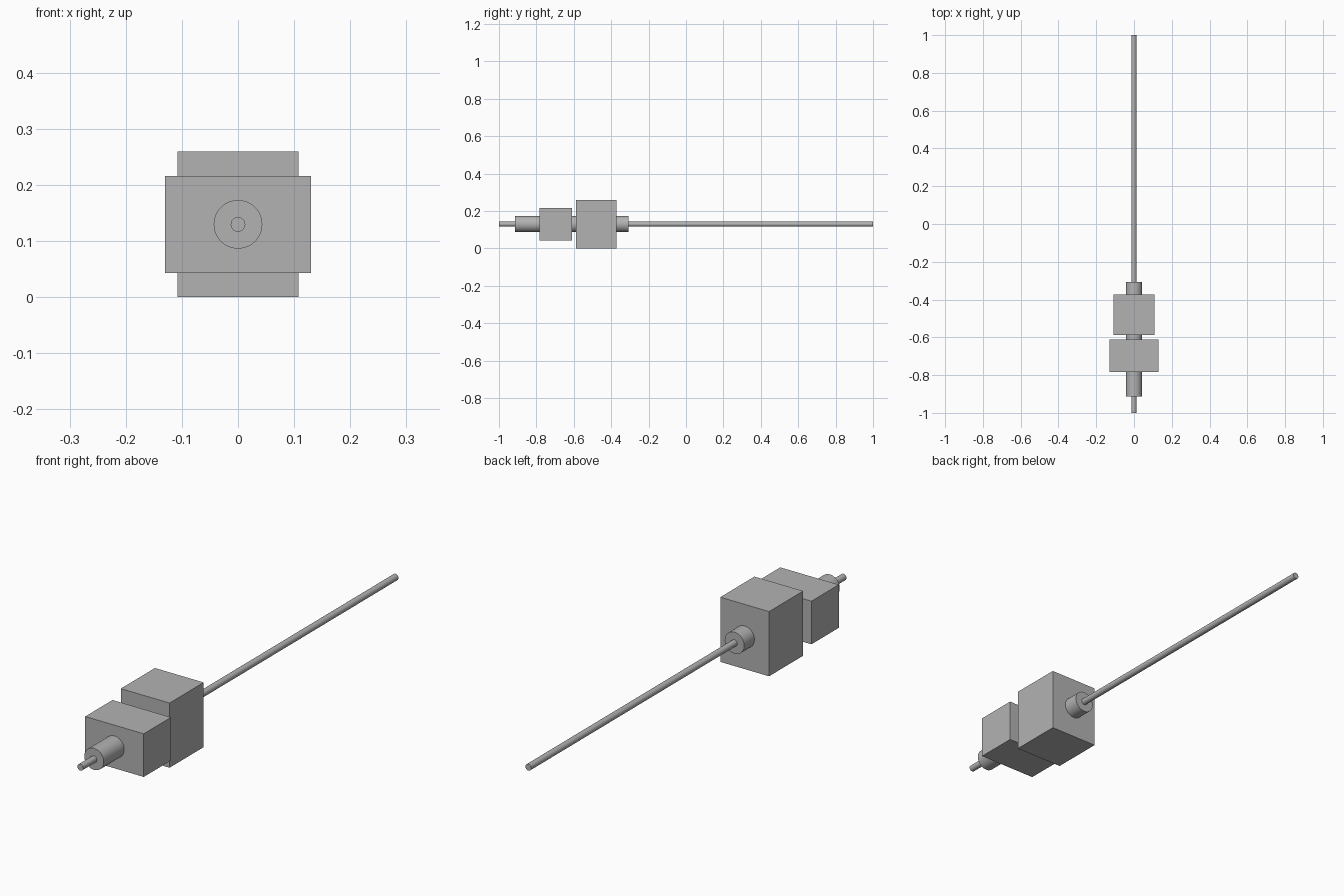
import bpy
import math

cube = bpy.data.objects.get("Cube")
if cube:
    bpy.data.objects.remove(cube, do_unlink=True)

U = 2 / 92.4          # base unit of the design
AXIS_Z = 6 * U        # height of the shared axis

grey = bpy.data.materials.new("plain_grey")
grey.use_nodes = True
colour = (0.45, 0.45, 0.45, 1)
grey.diffuse_color = colour
grey.node_tree.nodes["Principled BSDF"].inputs["Base Color"].default_value = colour


def finish(name):
    obj = bpy.context.object
    obj.name = name
    obj.data.materials.append(grey)
    return obj


def rod(name, radius, start, end):
    """Round bar along y, from start to end."""
    bpy.ops.mesh.primitive_cylinder_add(
        vertices=48, radius=radius, depth=end - start,
        location=(0, (start + end) / 2, AXIS_Z), rotation=(math.pi / 2, 0, 0))
    bpy.ops.object.transform_apply(location=False, rotation=True, scale=False)
    bpy.ops.object.shade_smooth_by_angle(angle=math.radians(30))
    return finish(name)


def block(name, width, height, start, end):
    """Box centred on the axis, from start to end."""
    bpy.ops.mesh.primitive_cube_add(size=1, location=(0, (start + end) / 2, AXIS_Z))
    bpy.context.object.scale = (width, end - start, height)
    bpy.ops.object.transform_apply(location=False, rotation=False, scale=True)
    return finish(name)


# Thin shaft through the thicker sleeve
rod("shaft", 0.6 * U, -1, 1)
rod("sleeve", 2 * U, -1 + 4 * U, -1 + 32 * U)

# Two blocks on the sleeve
block("front_block", 12 * U, 8 * U, -1 + 10 * U, -1 + 18 * U)
block("rear_block", 10 * U, 12 * U, -1 + 19 * U, -1 + 29 * U)
